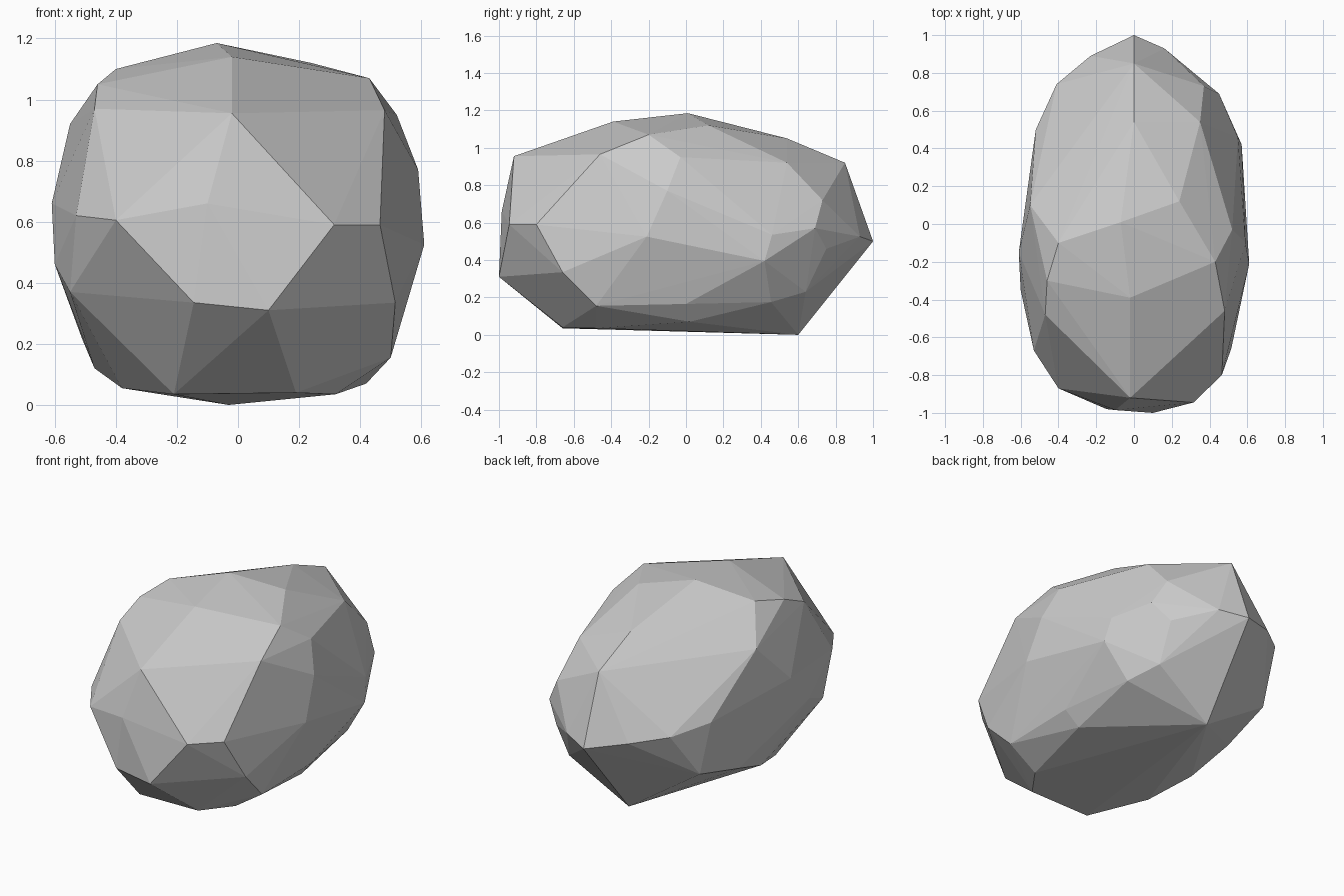
import bpy, bmesh

# Key corners of the boulder, crown to base; the facets are their convex hull
crown = [
    (-0.07, 0.01, 1.185), (0.24, 0.12, 1.12), (0.43, -0.20, 1.07), (-0.02, -0.39, 1.14),
    (-0.40, -0.10, 1.10), (0, 0.54, 1.05), (0, 0.85, 0.92), (-0.02, -0.92, 0.955),
    (0.48, -0.46, 0.965), (-0.47, -0.48, 0.97), (0.52, -0.03, 0.95),
    (-0.55, 0.10, 0.92), (0.35, 0.54, 0.92), (-0.46, -0.30, 1.05)]
waist = [
    (0.315, -0.945, 0.59), (0.465, -0.80, 0.59), (-0.10, -0.985, 0.66), (-0.40, -0.87, 0.605),
    (-0.53, -0.67, 0.62), (0.59, -0.10, 0.77), (0.61, -0.21, 0.525),
    (0.55, 0.46, 0.535), (0.45, 0.69, 0.57), (0.37, 0.73, 0.72), (0.16, 0.93, 0.525),
    (0, 1, 0.50), (-0.23, 0.89, 0.55), (-0.41, 0.74, 0.58), (-0.52, 0.50, 0.61),
    (-0.61, -0.15, 0.66), (-0.60, -0.35, 0.46), (0.57, 0.42, 0.395), (0.36, 0.75, 0.46)]
base = [
    (0.10, -1, 0.31), (-0.145, -0.98, 0.335), (0.515, -0.66, 0.335), (-0.55, -0.55, 0.37),
    (0.50, -0.48, 0.155), (0.50, 0, 0.165), (0.43, 0.455, 0.175), (0.32, -0.48, 0.035),
    (0.19, -0.66, 0.04), (-0.21, -0.66, 0.035), (-0.03, 0.60, 0), (0.35, 0.64, 0.23),
    (-0.48, 0.55, 0.30), (-0.51, 0.21, 0.215), (-0.47, -0.06, 0.12), (-0.38, -0.33, 0.055),
    (0.42, 0.02, 0.07)]

# Wrap the corners in flat facets
bm = bmesh.new()
for p in crown + waist + base:
    bm.verts.new(p)
bmesh.ops.convex_hull(bm, input=bm.verts[:])
bmesh.ops.delete(bm, geom=[v for v in bm.verts if not v.link_faces], context='VERTS')
bmesh.ops.recalc_face_normals(bm, faces=bm.faces[:])
mesh = bpy.data.meshes.new("boulder")
bm.to_mesh(mesh)
bm.free()
boulder = bpy.data.objects.new("boulder", mesh)
bpy.context.collection.objects.link(boulder)
